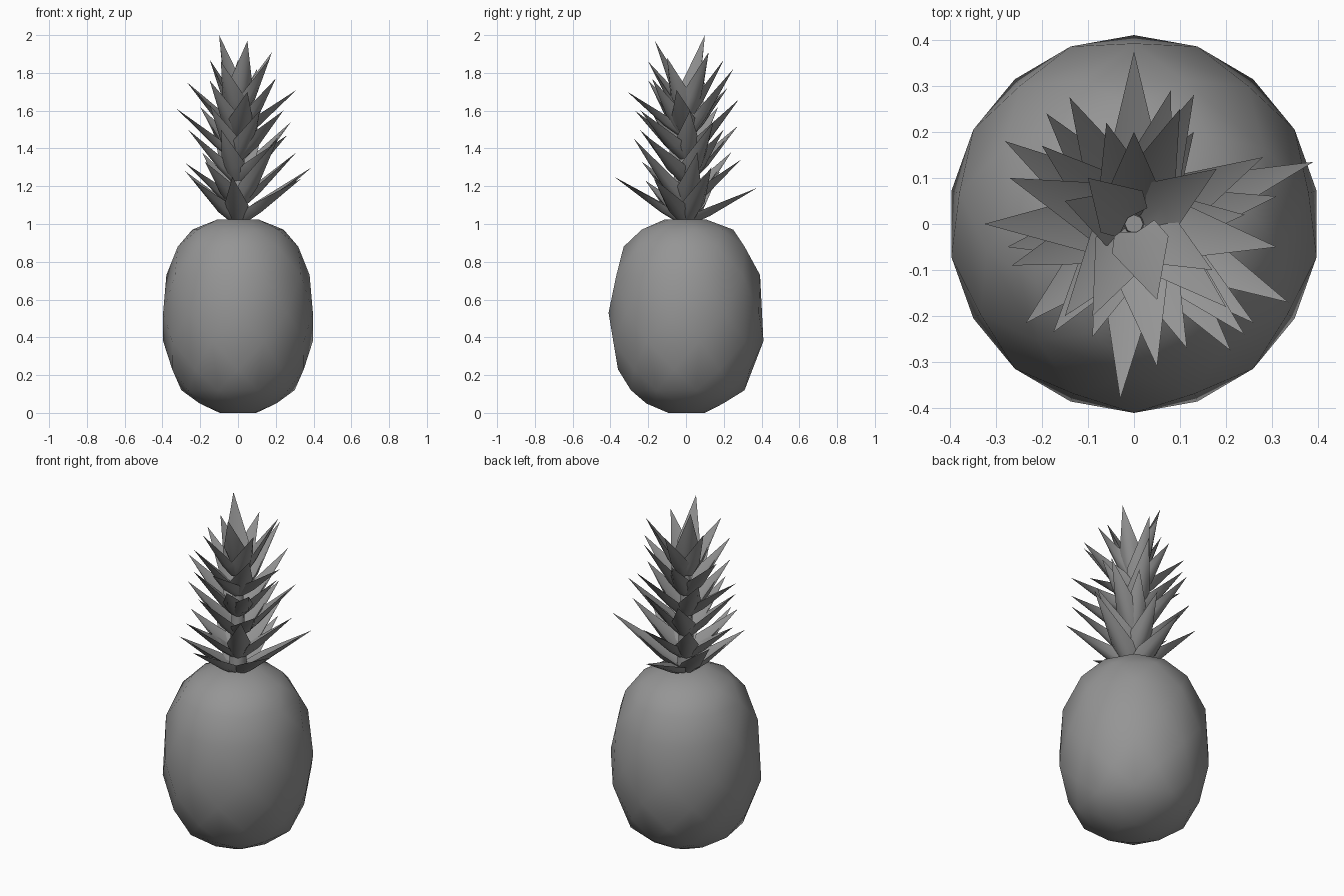
import bpy, bmesh
from math import sin, cos, radians
from mathutils import Vector

if "Cube" in bpy.data.objects:
    bpy.data.objects.remove(bpy.data.objects["Cube"])

grey = bpy.data.materials.new("dark_grey")
grey.diffuse_color = (.3, .3, .3, 1)
grey.use_nodes = True
grey.node_tree.nodes["Principled BSDF"].inputs["Base Color"].default_value = grey.diffuse_color


def finish(bm, name, angle):
    bmesh.ops.recalc_face_normals(bm, faces=bm.faces)
    me = bpy.data.meshes.new(name)
    bm.to_mesh(me)
    bm.free()
    me.materials.append(grey)
    ob = bpy.data.objects.new(name, me)
    bpy.context.collection.objects.link(ob)
    bpy.ops.object.select_all(action='DESELECT')
    ob.select_set(True)
    bpy.context.view_layer.objects.active = ob
    bpy.ops.object.shade_smooth_by_angle(angle=radians(angle))
    return ob


# Fruit body: staggered nine-point rings wrapped in a convex skin
profile = [(.10, 0), (.21, .05), (.31, .12), (.36, .23), (.41, .38),
           (.41, .53), (.392, .73), (.33, .88), (.25, .97), (.11, 1.025)]
bm = bmesh.new()
for k, (r, z) in enumerate(profile):
    for i in range(9):
        a = radians(90 + 40 * i + 20 * (k % 2))
        bm.verts.new((.982 * r * cos(a), r * sin(a), z))
bmesh.ops.convex_hull(bm, input=bm.verts[:])
finish(bm, "fruit_body", 60)


# Leaf: thick channelled spike, rounded keel, wide shoulder, sharp tip
def add_leaf(bm, tip, root_z):
    tip = Vector(tip)
    out = Vector((tip.x, tip.y, 0)).normalized()
    root = out * .015 + Vector((0, 0, root_z))
    d = tip - root
    side = out.cross(Vector((0, 0, 1)))
    up = side.cross(d).normalized()
    rings = []
    for t, w in ((0, .045), (.27, .064)):
        c = root + d * t
        pts = (c - side * w + up * .012, c - side * w * .55 - up * .024,
               c - up * .034, c + side * w * .55 - up * .024,
               c + side * w + up * .012, c - up * .004)
        rings.append([bm.verts.new(p) for p in pts])
    end = bm.verts.new(tip)
    a, b = rings
    n = len(a)
    bm.faces.new(a)
    for i in range(n):
        j = (i + 1) % n
        bm.faces.new((a[i], a[j], b[j], b[i]))
        bm.faces.new((b[i], b[j], end))


# Crown rows: root height, then leaf tips
rows = [
    (1.03, [(.39, .135, 1.30), (0, .375, 1.19), (-.03, -.38, 1.25), (-.28, .18, 1.28),
            (-.235, -.215, 1.23), (.335, -.17, 1.24)]),
    (1.12, [(.31, .06, 1.38), (-.275, -.05, 1.32), (.08, .29, 1.34), (-.175, -.235, 1.33),
            (.21, -.275, 1.45), (-.19, .24, 1.38)]),
    (1.25, [(.28, .145, 1.54), (-.265, -.09, 1.5), (-.14, .275, 1.52), (.26, -.215, 1.47),
            (-.09, -.245, 1.5), (.13, .2, 1.5)]),
    (1.37, [(-.325, 0, 1.61), (.13, .28, 1.66), (.115, -.27, 1.6), (.24, .02, 1.6),
            (-.2, .17, 1.62), (-.15, -.2, 1.63), (.24, -.24, 1.6)]),
    (1.49, [(.31, -.05, 1.71), (-.27, .1, 1.75), (.05, -.31, 1.70), (.1, .25, 1.82),
            (-.15, -.2, 1.76), (.2, -.18, 1.77), (-.06, .22, 1.72)]),
    (1.60, [(.18, .12, 1.91), (-.15, .05, 1.87), (.17, -.1, 1.88), (-.09, -.2, 1.86),
            (0, .2, 1.87)]),
    (1.66, [(-.1, .1, 2.0), (.05, -.165, 1.97)]),
]
bm = bmesh.new()
for root_z, tips in rows:
    for tip in tips:
        add_leaf(bm, tip, root_z)
finish(bm, "crown_leaves", 50)

# Crown stalk hidden between the leaves
bm = bmesh.new()
bmesh.ops.create_cone(bm, cap_ends=True, segments=8, radius1=.05, radius2=.02, depth=.64)
bmesh.ops.translate(bm, verts=bm.verts, vec=(0, 0, 1.33))
finish(bm, "crown_stalk", 50)
